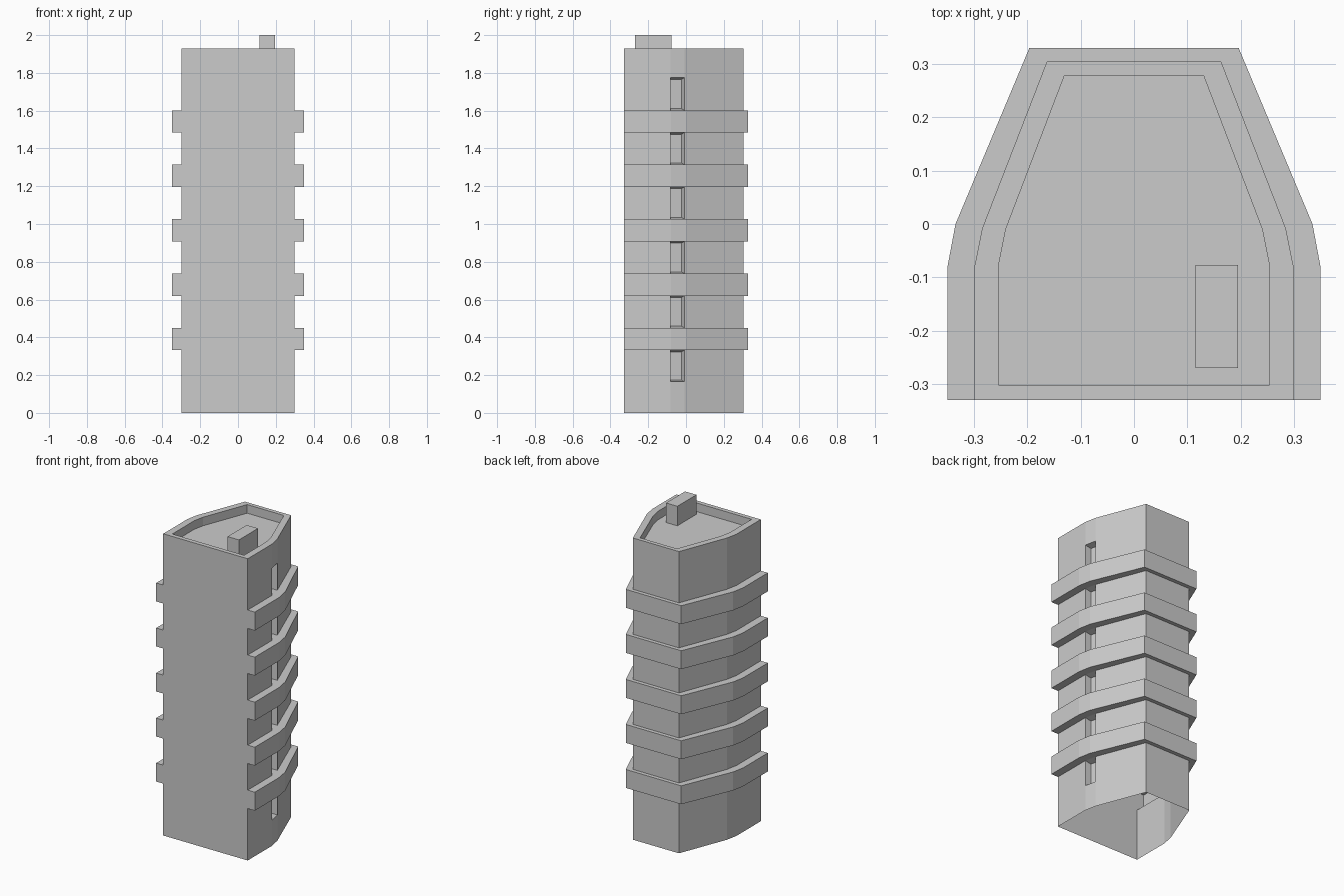
import bpy, bmesh

if "Cube" in bpy.data.objects:
    bpy.data.objects.remove(bpy.data.objects["Cube"])

# Half profiles (right side, front to back); mirrored into a full ring
WALL = [(0.299, -0.329), (0.299, -0.082), (0.284, -0.008), (0.163, 0.304)]
BAND = [(0.349, -0.329), (0.349, -0.08), (0.334, 0.0), (0.196, 0.329)]
INNER = [(0.254, -0.301), (0.254, -0.08), (0.24, -0.01), (0.13, 0.278)]
STEP = 0.288


def make_object(name, bm):
    mesh = bpy.data.meshes.new(name)
    bm.to_mesh(mesh)
    bm.free()
    obj = bpy.data.objects.new(name, mesh)
    bpy.context.collection.objects.link(obj)
    return obj


# Tower shell: stacked rings, open underneath, bands stepping out of the walls
levels = [(WALL, 0.0, False), (WALL, 0.165, True)]
for i in range(5):
    low, high = 0.332 + i * STEP, 0.45 + i * STEP
    levels += [(WALL, low, False), (BAND, low, False),
               (BAND, high, False), (WALL, high, True)]
levels += [(WALL, 1.775, False), (WALL, 1.93, False),
           (INNER, 1.93, False), (INNER, 1.875, False)]

bm = bmesh.new()
windows = []
previous, window_above, old_half, old_z = None, False, None, None
for half, z, has_window in levels:
    points = half + [(-x, y) for x, y in reversed(half)]
    ring = [bm.verts.new((x, y, z)) for x, y in points]
    if previous:
        n = len(ring)
        for i in range(n):
            # Bands are flush with the front, so no ledge there
            if i == n - 1 and z == old_z and half[0][1] == old_half[0][1]:
                continue
            j = (i + 1) % n
            face = bm.faces.new((previous[i], previous[j], ring[j], ring[i]))
            if i == 1 and window_above:
                windows.append(face)
    previous, window_above, old_half, old_z = ring, has_window, half, z

# Roof floor
bm.faces.new(previous)

# Recessed windows on the right side
bm.normal_update()
bmesh.ops.inset_individual(bm, faces=windows, thickness=0.013, depth=-0.04)
make_object("tower", bm)

# Roof stair housing
bm = bmesh.new()
bmesh.ops.create_cube(bm, size=1.0)
bmesh.ops.scale(bm, vec=(0.08, 0.193, 0.125), verts=bm.verts)
bmesh.ops.translate(bm, vec=(0.155, -0.173, 1.9375), verts=bm.verts)
make_object("roof_housing", bm)
